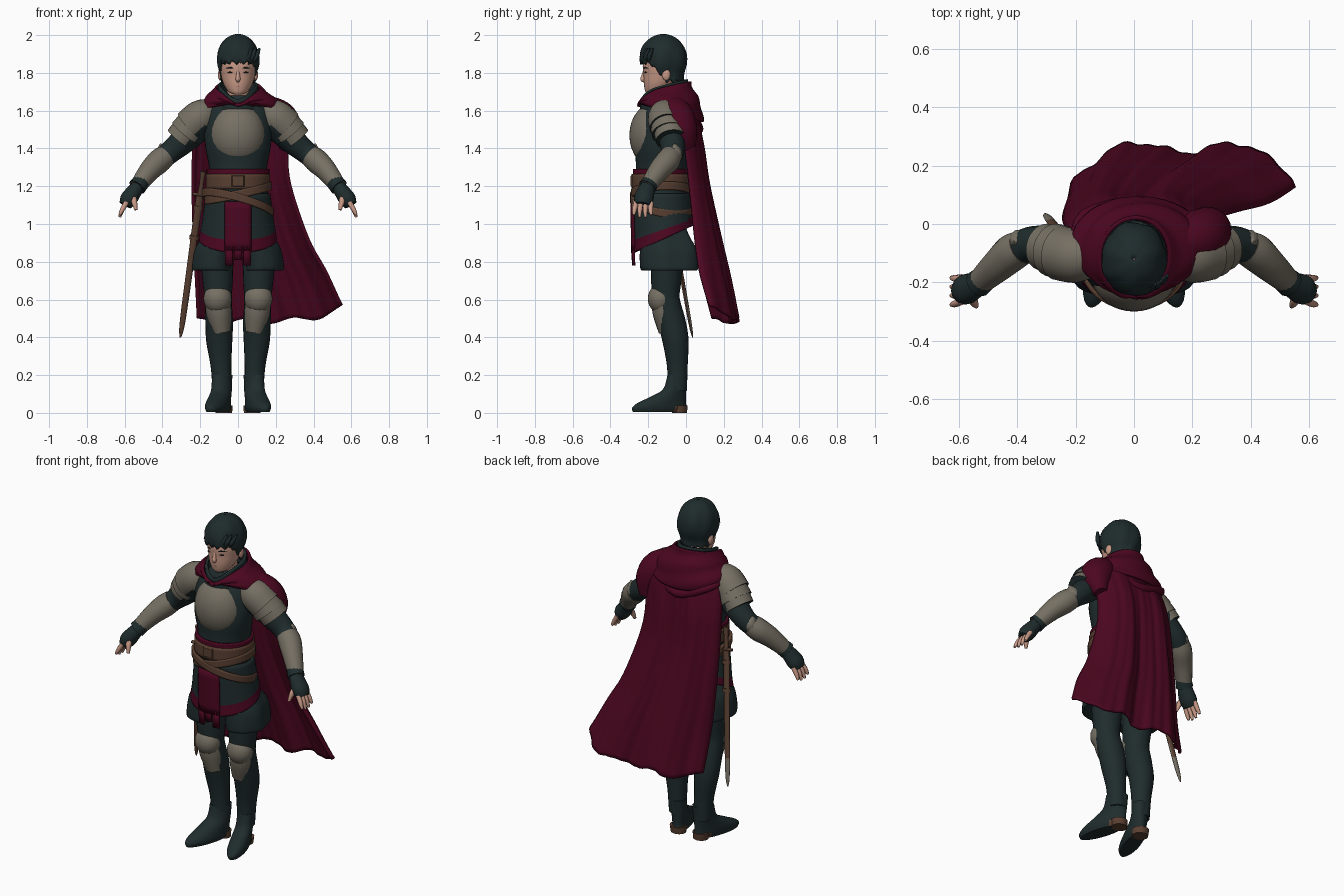
import bpy, bmesh
from math import sin, cos, pi, sqrt, acos, tau
from mathutils import Vector

cube = bpy.data.objects.get("Cube")
if cube:
    bpy.data.objects.remove(cube)


def material(name, *rgb):
    m = bpy.data.materials.new(name)
    m.use_nodes = True
    m.diffuse_color = (*rgb, 1)
    shader = next(n for n in m.node_tree.nodes if n.type == 'BSDF_PRINCIPLED')
    shader.inputs["Base Color"].default_value = (*rgb, 1)
    shader.inputs["Roughness"].default_value = 0.8
    return m


TEAL = material("dark teal cloth", .014, .025, .026)
HAIR = material("dark hair", .013, .024, .025)
RED = material("crimson cloth", .072, .002, .014)
STEEL = material("dull steel", .18, .16, .125)
BROWN = material("brown leather", .1, .05, .031)
SKIN = material("skin", .58, .32, .24)
LIP = material("lips", .36, .15, .11)
DARK = material("eye dark", .03, .02, .02)


def build(name, rings, mats, closed=True, cap=True, thick=0, rule=None):
    """Skin a list of point rings, with an optional face colour rule."""
    mats = mats if isinstance(mats, tuple) else (mats,)
    bm = bmesh.new()
    grid = [[bm.verts.new(p) for p in ring] for ring in rings]
    n = len(grid[0])
    for low, high in zip(grid, grid[1:]):
        for i in range(n if closed else n - 1):
            j = (i + 1) % n
            bm.faces.new((low[i], low[j], high[j], high[i]))
    if closed and cap:
        bm.faces.new(grid[0])
        bm.faces.new(grid[-1])
    bmesh.ops.recalc_face_normals(bm, faces=bm.faces)
    bm.normal_update()
    for f in bm.faces:
        f.smooth = True
        if rule:
            f.material_index = int(rule(f.calc_center_median(), f.normal))
    for e in bm.edges:
        e.smooth = len(e.link_faces) < 2 or e.calc_face_angle(0) < .8
    mesh = bpy.data.meshes.new(name)
    bm.to_mesh(mesh)
    bm.free()
    for m in mats:
        mesh.materials.append(m)
    ob = bpy.data.objects.new(name, mesh)
    bpy.context.scene.collection.objects.link(ob)
    if thick:
        mod = ob.modifiers.new("thickness", 'SOLIDIFY')
        mod.thickness, mod.offset = thick, 0


def smooth(rows, steps=4):
    """Catmull-Rom interpolation of rows of numbers."""
    out = []
    for k in range(len(rows) - 1):
        a, b, c, d = (rows[min(max(k + o, 0), len(rows) - 1)] for o in (-1, 0, 1, 2))
        for s in range(steps):
            t = s / steps
            out.append([q + t / 2 * (r - p + t * (2*p - 5*q + 4*r - w + t * (3*(q - r) + w - p)))
                        for p, q, r, w in zip(a, b, c, d)])
    return out + [list(rows[-1])]


def loft(name, rows, mats, side=1, warp=None, n=32, **kw):
    """Stack horizontal ellipses (x, y, z, rx, ry)."""
    rings = [[Vector((x + rx * sin(tau * i / n), y - ry * cos(tau * i / n), z))
              for i in range(n)] for x, y, z, rx, ry in smooth(rows)]
    if warp:
        rings = [[Vector(warp(*p)) for p in ring] for ring in rings]
    build(name, [[Vector((p.x * side, p.y, p.z)) for p in r] for r in rings], mats, **kw)


def limb(name, rows, mats, side=1, n=16, flat=1, **kw):
    """Round tube along a path of (x, y, z, radius)."""
    rows = smooth(rows)
    pts = [Vector(r[:3]) for r in rows]
    rings = []
    for k, p in enumerate(pts):
        t = pts[min(k + 1, len(pts) - 1)] - pts[max(k - 1, 0)]
        a = t.cross(Vector((0, 1, 0))).normalized()
        b = t.cross(a).normalized()
        ring = [p + rows[k][3] * (a * cos(tau * i / n) + b * flat * sin(tau * i / n)) for i in range(n)]
        rings.append([Vector((q.x * side, q.y, q.z)) for q in ring])
    build(name, rings, mats, **kw)


def ball(name, c, r, mats, side=1, n=24):
    rings = [[Vector(((c[0] + r[0] * sin(f) * cos(tau * i / n)) * side,
                      c[1] + r[1] * sin(f) * sin(tau * i / n), c[2] + r[2] * cos(f)))
              for i in range(n)] for f in (.02 + (pi - .04) * k / 14 for k in range(15))]
    build(name, rings, mats)


def band(name, z, rx, ry, h, mat, tx=0, ty=0):
    """Belt around the waist, tilted sideways and lengthways."""
    loft(name, [(0, -.13, z - h / 2, rx, ry), (0, -.13, z + h / 2, rx, ry)], mat,
         warp=lambda x, y, w: (x, y, w + tx * x + ty * (y + .13)), cap=False, thick=.016, n=40)


# Head and face
loft("head", [(0, -.185, 1.685, .02, .02), (0, -.165, 1.7, .05, .05), (0, -.14, 1.74, .076, .083),
              (0, -.125, 1.79, .09, .1), (0, -.12, 1.85, .096, .108), (0, -.12, 1.93, .075, .085)], SKIN)
limb("neck", [(0, -.09, 1.6, .065), (0, -.1, 1.68, .058), (0, -.11, 1.75, .06)], SKIN)
limb("nose", [(0, -.217, 1.82, .007), (0, -.226, 1.785, .01), (0, -.229, 1.766, .013), (0, -.218, 1.756, .008)], SKIN)
ball("mouth", (0, -.209, 1.73), (.025, .013, .007), LIP)
for s, label in ((1, "left"), (-1, "right")):
    ball(label + "_eye", (.037, -.212, 1.803), (.018, .009, .004), DARK, s)
    limb(label + "_brow", [(.014, -.222, 1.822, .004), (.04, -.217, 1.828, .004), (.066, -.197, 1.824, .002)], HAIR, s, 8)
    ball(label + "_ear", (.094, -.105, 1.79), (.012, .022, .03), SKIN, s)

# Hair cap with a ragged hem, and loose locks over the brow
def hair_point(a, v):
    front = (1 + cos(a)) / 2
    hem = 1.755 + .1 * min(1, max(0, front - .42) * 2.6) + .01 * sin(a * 17)
    f = .03 + v * (acos((hem - 1.87) / .13) - .03)
    r = sin(f) if f < pi / 2 else max(sin(f), .84)
    r *= 1 + .02 * sin(a * 7 + 5 * v) + .015 * sin(a * 5 - 7 * v)
    return Vector((.106 * r * sin(a), -.12 - .121 * r * cos(a), 1.87 + .13 * cos(f)))

build("hair", [[hair_point(tau * i / 72, k / 16) for i in range(72)] for k in range(17)], HAIR, cap=False, thick=.012)
for k in range(-4, 5):
    x = k * .021
    y = -.116 - .118 * sqrt(1 - (x / .115) ** 2)
    limb("fringe_lock", [(x + .03, y + .02, 1.93, .006), (x + .012, y + .002, 1.885, .013),
                         (x - .008, y + .002, 1.843 + .008 * (k % 3), .002)], HAIR, n=8)

# Torso, tall collar and tilted tunic hem
loft("torso", [(0, -.12, 1.0, .165, .135), (0, -.13, 1.12, .165, .143), (0, -.13, 1.22, .15, .14),
               (0, -.13, 1.31, .155, .135), (0, -.135, 1.42, .175, .135), (0, -.12, 1.55, .18, .125),
               (0, -.11, 1.63, .15, .1), (0, -.11, 1.68, .075, .075)], TEAL)

def neckline(x, y, z):
    """Raise the back of the neck and dip the front into a V."""
    return x, y, z + .25 * (y + .1) - 3.2 * max(0, -.14 - y) ** 2 * (1 + 8 * max(0, .09 - abs(x)))

loft("collar", [(0, -.115, 1.64, .11, .12), (0, -.115, 1.69, .1, .122), (0, -.115, 1.74, .1, .118)], TEAL,
     cap=False, thick=.014, warp=neckline)
loft("tunic_skirt", [(0, -.13, 1.16, .165, .145), (0, -.125, 1.05, .18, .15), (0, -.12, .97, .192, .153),
                     (0, -.12, .92, .202, .158)], (TEAL, RED), cap=False, thick=.012,
     warp=lambda x, y, z: (x, y, z + .45 * (y + .12) * (1.16 - z) / .235),
     rule=lambda c, n: c.z < .972 + .4 * (c.y + .12))

def tabard_point(x, z):
    return Vector((x, -.13 - .162 * sqrt(1 - (x / .185) ** 2) + .02 * (1.18 - z), z))

build("tabard", [[tabard_point(.07 * i / 4, 1.12 - .26 * k / 6) for i in range(-4, 5)] for k in range(7)],
      RED, closed=False, thick=.009)
for s in (-1, 0, 1):
    build("tabard_tail", [[tabard_point(s * .048 + i * .02, .88 - k * (.1 if s else .07)) for i in (-1, 0, 1)]
                          for k in (0, 1)], RED, closed=False, thick=.009)

# Breastplate
ball("breastplate", (0, -.17, 1.47), (.148, .13, .17), STEEL, n=40)

# Sash, belts and buckle
band("sash", 1.275, .158, .143, .03, RED)
band("waist_belt", 1.225, .162, .15, .08, BROWN)
band("crossed_belt", 1.165, .17, .154, .045, BROWN, .22, .05)
band("sword_belt", 1.11, .18, .158, .042, BROWN, -.28, -.2)
build("buckle", [[Vector((x * .034, -.287, 1.228 + z * .03)) for x, z in ((-1, -1), (1, -1), (1, 1), (-1, 1))],
                 [Vector((x * .03, -.294, 1.228 + z * .026)) for x, z in ((-1, -1), (1, -1), (1, 1), (-1, 1))]], BROWN)

for s, label in ((1, "left_"), (-1, "right_")):
    # Sleeve, layered shoulder armour and forearm guard
    limb(label + "sleeve", [(.14, -.1, 1.57, .085), (.22, -.09, 1.51, .082), (.29, -.075, 1.44, .07),
                            (.36, -.07, 1.38, .06), (.42, -.1, 1.33, .055)], TEAL, s)
    under = lambda c, n: n.z < -.45
    limb(label + "shoulder_plate", [(.12, -.11, 1.625, .04), (.155, -.11, 1.6, .073), (.2, -.11, 1.565, .092),
                                    (.255, -.1, 1.515, .093)], (STEEL, TEAL), s, 24, rule=under)
    for k in range(2):
        d = k * .032
        limb(label + "shoulder_lame", [(.235 + d, -.1 + d / 3, 1.53 - d, .089 - d / 5),
                                       (.275 + d, -.09 + d / 3, 1.48 - d, .092 - d / 3)], (STEEL, TEAL), s, 24, rule=under)
    limb(label + "forearm_guard", [(.385, -.08, 1.36, .06), (.42, -.1, 1.33, .064), (.47, -.145, 1.28, .056),
                                   (.535, -.205, 1.195, .042)], STEEL, s)
    limb(label + "elbow_plate", [(.38, -.07, 1.35, .045), (.395, -.06, 1.385, .042), (.412, -.06, 1.425, .003)],
         STEEL, s, 10)
    # Gloved hand with bare fingers
    limb(label + "glove_cuff", [(.51, -.185, 1.225, .045), (.535, -.205, 1.195, .048)], TEAL, s)
    limb(label + "glove", [(.53, -.2, 1.2, .035), (.555, -.215, 1.165, .042), (.58, -.225, 1.13, .045),
                           (.597, -.23, 1.1, .034)], TEAL, s, flat=1.15)
    for k in range(4):
        d = .026 * (k - 1.5)
        tip = 1.03 + .012 * abs(k - 1.5)
        limb(label + "finger", [(.59, -.225 + d, 1.115, .014), (.613, -.23 + d * 1.1, 1.075, .0125),
                                (.626, -.23 + d * 1.2, tip, .007)], SKIN, s, 8)
    limb(label + "thumb", [(.56, -.235, 1.16, .017), (.55, -.265, 1.12, .016), (.54, -.282, 1.075, .008)], SKIN, s, 8)

    # Baggy breeches, leg, boot and knee armour
    loft(label + "breeches", [(.09, -.11, 1.0, .06, .11), (.105, -.105, .93, .08, .13), (.125, -.095, .87, .098, .147),
                              (.135, -.092, .79, .103, .152), (.135, -.09, .755, .1, .145),
                              (.125, -.09, .765, .07, .1)], TEAL, s,
         warp=lambda x, y, z: (x + .006 * sin(40 * y), y + .006 * sin(50 * x), z))
    limb(label + "leg", [(.112, -.1, .82, .088), (.107, -.105, .7, .08), (.105, -.105, .6, .072),
                         (.1, -.075, .48, .073), (.099, -.055, .38, .069), (.09, -.046, .25, .055),
                         (.085, -.045, .12, .05)], TEAL, s, 20)
    toe_out = lambda x, y, z: (x - .28 * (y + .06), y, z)
    loft(label + "boot", [(.083, -.145, .004, .046, .135), (.083, -.14, .025, .056, .146), (.085, -.13, .05, .057, .13),
                          (.086, -.095, .085, .054, .095), (.087, -.06, .125, .052, .062),
                          (.088, -.045, .2, .052, .053)], (TEAL, BROWN), s, toe_out,
         rule=lambda c, n: c.z < .035 and c.y > -.06)
    loft(label + "heel", [(.075, -.035, 0, .044, .04), (.077, -.035, .04, .048, .044)], BROWN, s)
    ball(label + "knee_plate", (.108, -.135, .605), (.075, .067, .078), STEEL, s)
    limb(label + "knee_flange", [(.106, -.115, .58, .068), (.1, -.108, .52, .066), (.088, -.095, .43, .05)],
         (STEEL, TEAL), s, rule=lambda c, n: c.y > -.11)

# Cowl wrapped round the neck, with hood folds hanging behind
def cowl_warp(x, y, z):
    k = (1.725 - z) / .13
    ripple = .006 * sin(95 * z + 9 * x)
    x2, y2, z2 = neckline(x, y, z)
    return x * (1 + ripple * 4), y + ripple, z2 * (1 - k) + (z - .3 * (y + .1)) * k

loft("cowl", [(0, -.113, 1.725, .115, .132), (.005, -.107, 1.695, .145, .142), (.01, -.093, 1.665, .18, .15),
              (.012, -.077, 1.63, .212, .157), (.015, -.07, 1.595, .23, .152)], RED,
     cap=False, thick=.014, warp=cowl_warp, n=48)
for k in range(3):
    d = k * .035
    limb("hood_fold", [(.15 + d, -.09, 1.655 - d, .012), (.11 + d, 0, 1.63 - d, .022),
                       (.01, .032 + d / 2, 1.6 - d * 1.4, .025), (-.1 - d, -.005 + d / 2, 1.635 - d, .02),
                       (-.14 - d, -.08, 1.655 - d, .012)], RED, n=12)
limb("shoulder_drape", [(.1, -.075, 1.645, .045), (.17, -.06, 1.6, .08), (.225, -.045, 1.55, .095),
                        (.255, -.015, 1.48, .08), (.255, .02, 1.4, .035)], RED, n=24)

# Cape: rows of height, right and left limits, edge depth and back depth
cape_rows = smooth([(1.63, -.17, .23, -.06, .03), (1.54, -.215, .28, -.03, .065), (1.4, -.235, .26, .005, .09),
                    (1.2, -.24, .275, .035, .115), (.9, -.232, .37, .07, .18),
                    (.7, -.222, .465, .1, .225), (.485, -.212, .55, .155, .265)], 6)

def cape_point(row, v, u):
    z, right, left, edge, back = row
    fold = .024 * cos(tau * 2 * (u - .26)) + .008 * sin(tau * 4.5 * u + 2 * v) + .003 * sin(tau * 11 * u - 3 * v)
    y = edge + (back - edge) * sin(pi * u) ** .5 + fold * v ** .8
    hem = v ** 3 * (.07 * u ** 6 + .014 * cos(tau * 3 * u))
    return Vector((right + (left - right) * u, y, z + hem))

last = len(cape_rows) - 1
build("cape", [[cape_point(r, k / last, i / 80) for i in range(81)] for k, r in enumerate(cape_rows)],
      RED, closed=False, thick=.014)

# Sheathed sword at the right hip
def along(t, r):
    return (-.185 - .12 * t, -.12 + .155 * t, 1.27 - .87 * t, r)

limb("scabbard", [along(.14, .02), along(.5, .018), along(.9, .015), along(1, .004)], (BROWN, STEEL), n=12,
     flat=.6, rule=lambda c, n: c.z < .6 and n.y > .3)
limb("sword_grip", [along(-.01, .016), along(.06, .012), along(.13, .014)], BROWN, n=10)
limb("sword_guard", [(-.165, -.1, 1.15, .009), (-.24, -.1, 1.16, .009)], BROWN, n=8)
for t in (.2, .38):
    limb("scabbard_ring", [along(t, .025), along(t + .025, .025)], BROWN, n=12, flat=.75)
